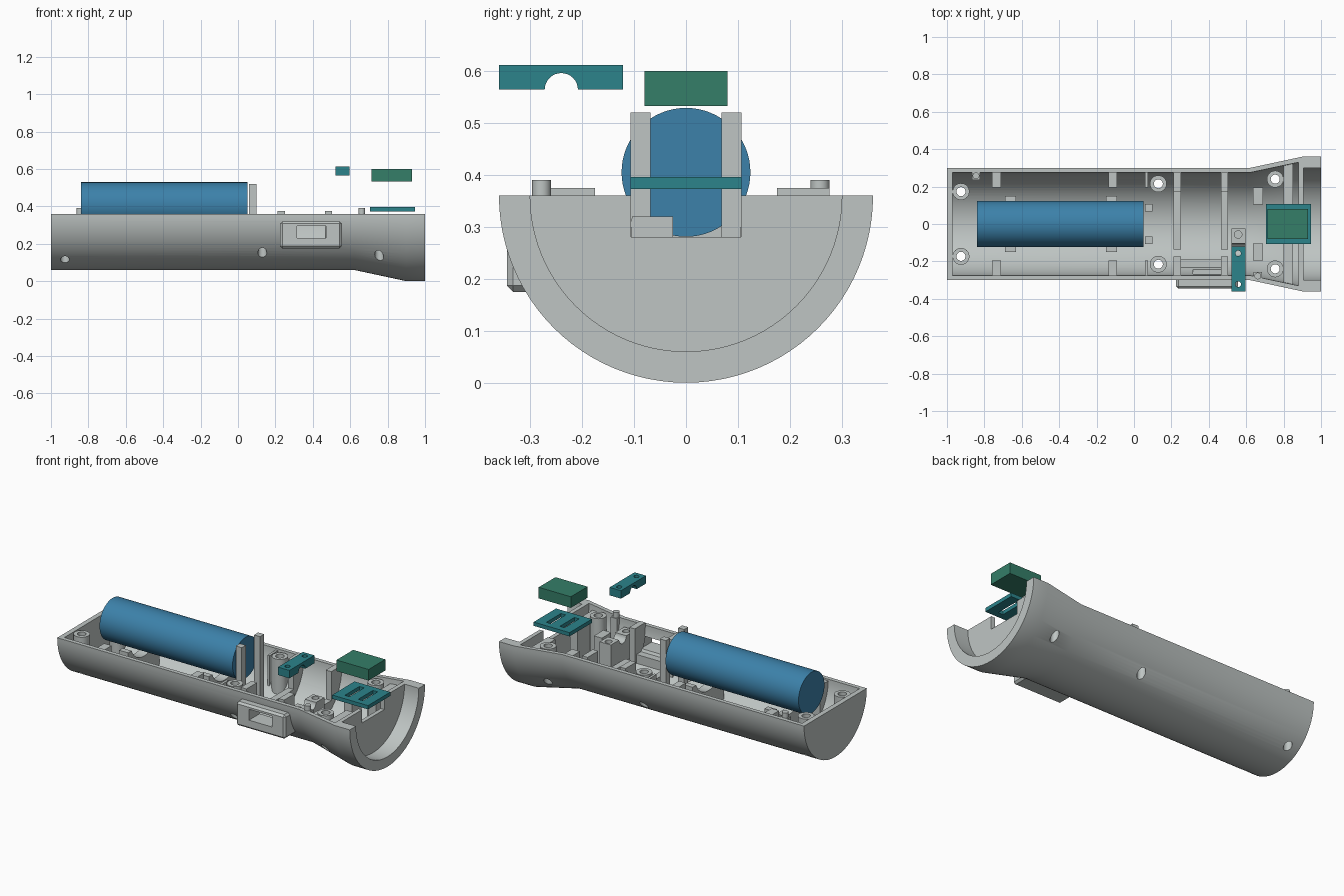
import bpy, bmesh, math
from mathutils import Matrix

AXIS = 0.36  # height of the tube axis and of the open rim

if "Cube" in bpy.data.objects:
    bpy.data.objects.remove(bpy.data.objects["Cube"])


def material(name, rgb):
    m = bpy.data.materials.new(name)
    m.use_nodes = True
    m.diffuse_color = (*rgb, 1)
    m.node_tree.nodes["Principled BSDF"].inputs["Base Color"].default_value = (*rgb, 1)
    return m


GREY = material("light grey plastic", (0.52, 0.56, 0.55))
BLUE = material("battery blue", (0.045, 0.22, 0.40))
TEAL = material("teal", (0.025, 0.23, 0.26))
GREEN = material("green", (0.035, 0.21, 0.14))


def add(name, bm):
    bmesh.ops.recalc_face_normals(bm, faces=bm.faces)
    me = bpy.data.meshes.new(name)
    bm.to_mesh(me)
    bm.free()
    ob = bpy.data.objects.new(name, me)
    bpy.context.collection.objects.link(ob)
    return ob


def box(name, xs, ys, zs):
    bm = bmesh.new()
    bmesh.ops.create_cube(bm, size=1)
    for v in bm.verts:
        for i, (a, b) in enumerate((xs, ys, zs)):
            v.co[i] = a if v.co[i] < 0 else b
    return add(name, bm)


def cylinder(name, r, start, length, axis="Z", segs=32):
    turn = {"X": Matrix.Rotation(math.pi / 2, 4, "Y"), "Z": Matrix()}[axis]
    bm = bmesh.new()
    bmesh.ops.create_cone(bm, cap_ends=True, segments=segs, radius1=r, radius2=r, depth=length,
                          matrix=Matrix.Translation(start) @ turn @ Matrix.Translation((0, 0, length / 2)))
    return add(name, bm)


def half_lathe(name, profile, rise=0, segs=48):
    """Lower half of a turned solid, optionally with straight sides above the axis."""
    bm = bmesh.new()
    rings = []
    for x, r in profile:
        pts = [(r * math.cos(math.pi * j / segs), -r * math.sin(math.pi * j / segs)) for j in range(segs + 1)]
        if rise:
            pts = [(r, rise)] + pts + [(-r, rise)]
        rings.append([bm.verts.new((x, y, AXIS + z)) for y, z in pts])
    for a, b in zip(rings, rings[1:]):
        for j in range(len(a) - 1):
            bm.faces.new((a[j], a[j + 1], b[j + 1], b[j]))
    bm.faces.new(rings[0])
    bm.faces.new(rings[-1])
    bm.faces.new([r[0] for r in rings] + [r[-1] for r in reversed(rings)])
    return add(name, bm)


def boolean(ob, tool, op="DIFFERENCE", keep=False):
    mod = ob.modifiers.new("cut", "BOOLEAN")
    mod.operation, mod.object, mod.solver = op, tool, "EXACT"
    with bpy.context.temp_override(object=ob, active_object=ob):
        bpy.ops.object.modifier_apply(modifier=mod.name)
    if not keep:
        bpy.data.objects.remove(tool)


def finish(ob, mat):
    ob.data.materials.clear()
    ob.data.materials.append(mat)
    for p in ob.data.polygons:
        p.material_index = 0
    bpy.ops.object.select_all(action="DESELECT")
    ob.select_set(True)
    bpy.context.view_layer.objects.active = ob
    bpy.ops.object.shade_smooth_by_angle(angle=math.radians(25))


# Half tube housing with flared head and switch surround
housing = half_lathe("housing", [(-1, 0.30), (0.62, 0.30), (0.90, 0.36), (1, 0.36)])
surround = box("surround", (0.225, 0.555), (-0.345, -0.18), (0.175, 0.32))
bevel = surround.modifiers.new("bevel", "BEVEL")
bevel.width = 0.012
with bpy.context.temp_override(object=surround, active_object=surround):
    bpy.ops.object.modifier_apply(modifier=bevel.name)
boolean(housing, surround, "UNION")
boolean(housing, half_lathe("cavity", [(-0.97, 0.275), (0.62, 0.275), (0.88, 0.33)], 0.1))
boolean(housing, half_lathe("lens_recess", [(0.905, 0.30), (1.1, 0.30)], 0.1))
boolean(housing, box("board_notch", (0.86, 0.92), (-0.106, 0.106), (0.28, 0.5)))
boolean(housing, box("switch_window", (0.315, 0.47), (-0.4, -0.2), (0.23, 0.296)))

# Envelope that trims the inner features to the tube wall
envelope = half_lathe("envelope", [(-0.99, 0.285), (0.62, 0.285), (0.89, 0.342)], 0.25)
envelope.hide_render = True
inner = []


def fitted(ob):
    boolean(ob, envelope, "INTERSECT", keep=True)
    inner.append(ob)
    return ob


# Screw bosses, drilled through the wall
for side in (1, -1):
    for x, y in ((-0.925, 0.173), (0.13, 0.215), (0.755, 0.24)):
        boss = fitted(cylinder("screw_boss", 0.045, (x, side * y, 0), 0.355))
        for target in (boss, housing):
            boolean(target, cylinder("drill", 0.024, (x, side * y, -0.1), 0.7))


def mirrored(name, xs, ys, zs):
    for s in (1, -1):
        fitted(box(name, xs, sorted(s * y for y in ys), zs))


# Battery ribs, contact posts and locating tabs
for x0, x1 in ((-0.76, -0.71), (-0.135, -0.09), (0.06, 0.075)):
    mirrored("side_rib", (x0, x1), (0.195, 0.30), (0, 0.35))
mirrored("contact_post", (0.06, 0.10), (0.068, 0.107), (0, 0.52))
for x0, x1 in ((0.212, 0.25), (0.465, 0.502)):
    mirrored("locating_tab", (x0, x1), (0.175, 0.276), (0, 0.375))
    fitted(box("cross_rib", (x0, x1), (-0.135, 0.175), (0, 0.20)))

# Battery cradles, hollowed by the seated cell
for x0, x1 in ((-0.69, -0.63), (-0.15, -0.09)):
    cradle = fitted(box("battery_cradle", (x0, x1), (-0.15, 0.15), (0, 0.31)))
    boolean(cradle, cylinder("seat", 0.127, (-0.9, 0, AXIS), 1.1, "X", 64))

# Switch shelf, cable holder and head supports
fitted(box("switch_shelf", (0.25, 0.465), (-0.30, -0.19), (0, 0.215)))
holder = fitted(box("cable_holder", (0.52, 0.595), (-0.26, -0.025), (0, 0.32)))
boolean(holder, cylinder("cable_groove", 0.034, (0.4, -0.138, 0.32), 0.4, "X"))
for y in (-0.056, -0.221):
    boolean(holder, cylinder("screw_hole", 0.02, (0.557, y, 0.22), 0.2))
mirrored("head_support", (0.637, 0.69), (0.105, 0.195), (0, 0.30))
mirrored("board_support", (0.80, 0.85), (0.107, 0.33), (0, 0.33))

# Alignment pegs
for x, y in ((-0.845, 0.258), (0.662, -0.278)):
    fitted(box("peg_base", (x - 0.022, x + 0.022), (y - 0.022, y + 0.022), (0.2, 0.358)))
    inner.append(cylinder("alignment_peg", 0.018, (x, y, 0.3), 0.09))

bpy.data.objects.remove(envelope)
for ob in [housing] + inner:
    finish(ob, GREY)

# Battery cell
finish(cylinder("battery", 0.124, (-0.84, 0, 0.405), 0.89, "X", 64), BLUE)

# Cable clamp with groove and two screw holes
clamp = box("cable_clamp", (0.52, 0.596), (-0.36, -0.121), (0.564, 0.612))
boolean(clamp, cylinder("groove", 0.032, (0.4, -0.24, 0.564), 0.4, "X"))
for y in (-0.157, -0.322):
    boolean(clamp, cylinder("hole", 0.015, (0.557, y, 0.5), 0.2))
finish(clamp, TEAL)

# Slotted mounting plate
plate = box("mounting_plate", (0.705, 0.945), (-0.107, 0.107), (0.373, 0.396))
for x in (0.78, 0.87):
    boolean(plate, box("slot", (x - 0.016, x + 0.016), (-0.07, 0.07), (0.3, 0.5)))
finish(plate, TEAL)

# Circuit module
finish(box("circuit_module", (0.715, 0.93), (-0.08, 0.08), (0.533, 0.60)), GREEN)
